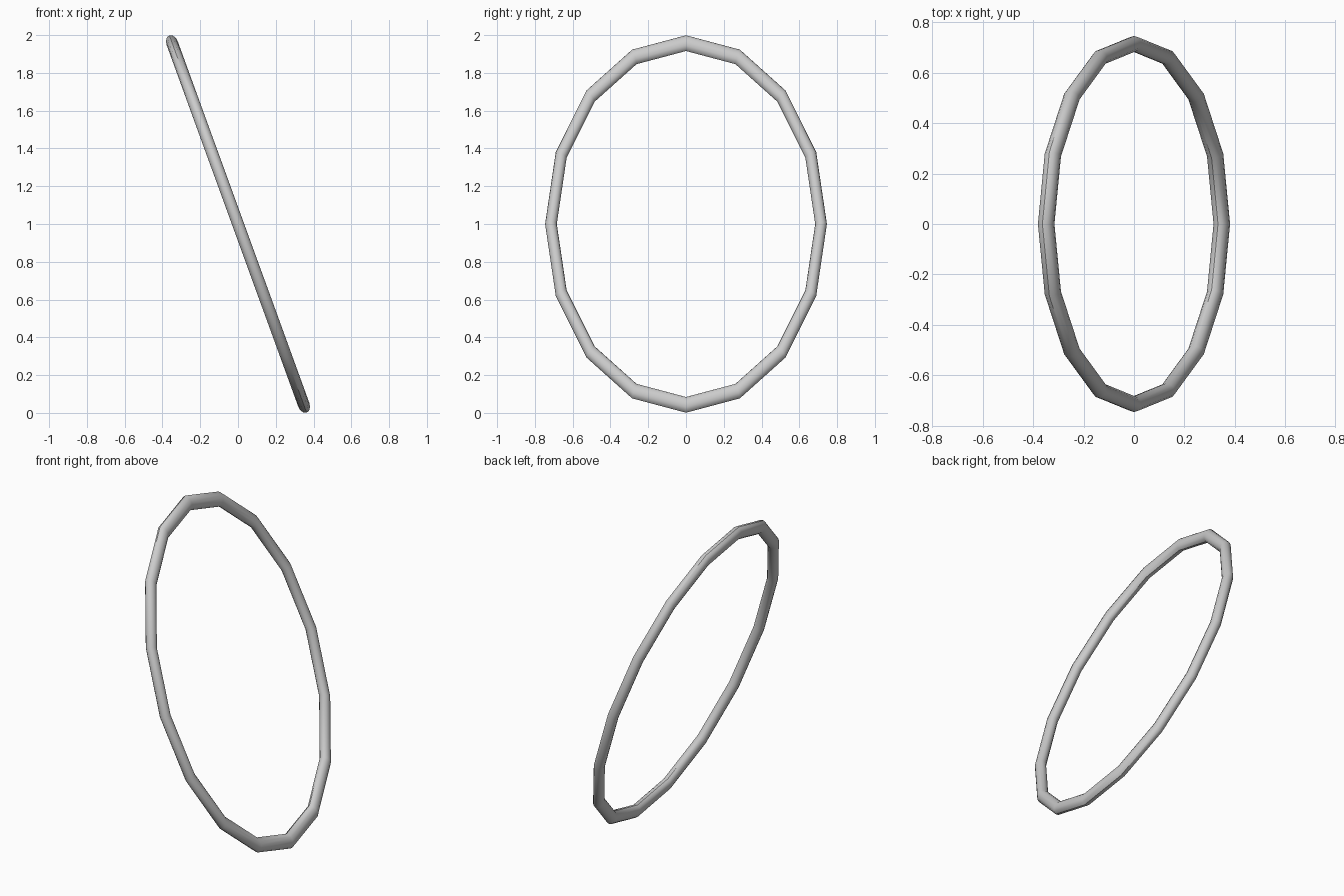
import bpy
from math import radians

if "Cube" in bpy.data.objects:
    bpy.data.objects.remove(bpy.data.objects["Cube"])

# Leaning oval hoop: a 16-sided ring stretched along its long axis
bpy.ops.mesh.primitive_torus_add(major_segments=16, minor_segments=12,
                                 major_radius=0.715, minor_radius=0.031)
hoop = bpy.context.object
hoop.name = "oval_hoop"
hoop.scale = (1.425, 1, 1)
hoop.rotation_euler = (0, radians(70), 0)
hoop.location = (0, 0, 1)
bpy.ops.object.transform_apply(location=True, rotation=True, scale=True)
bpy.ops.object.shade_smooth_by_angle(angle=radians(35))
